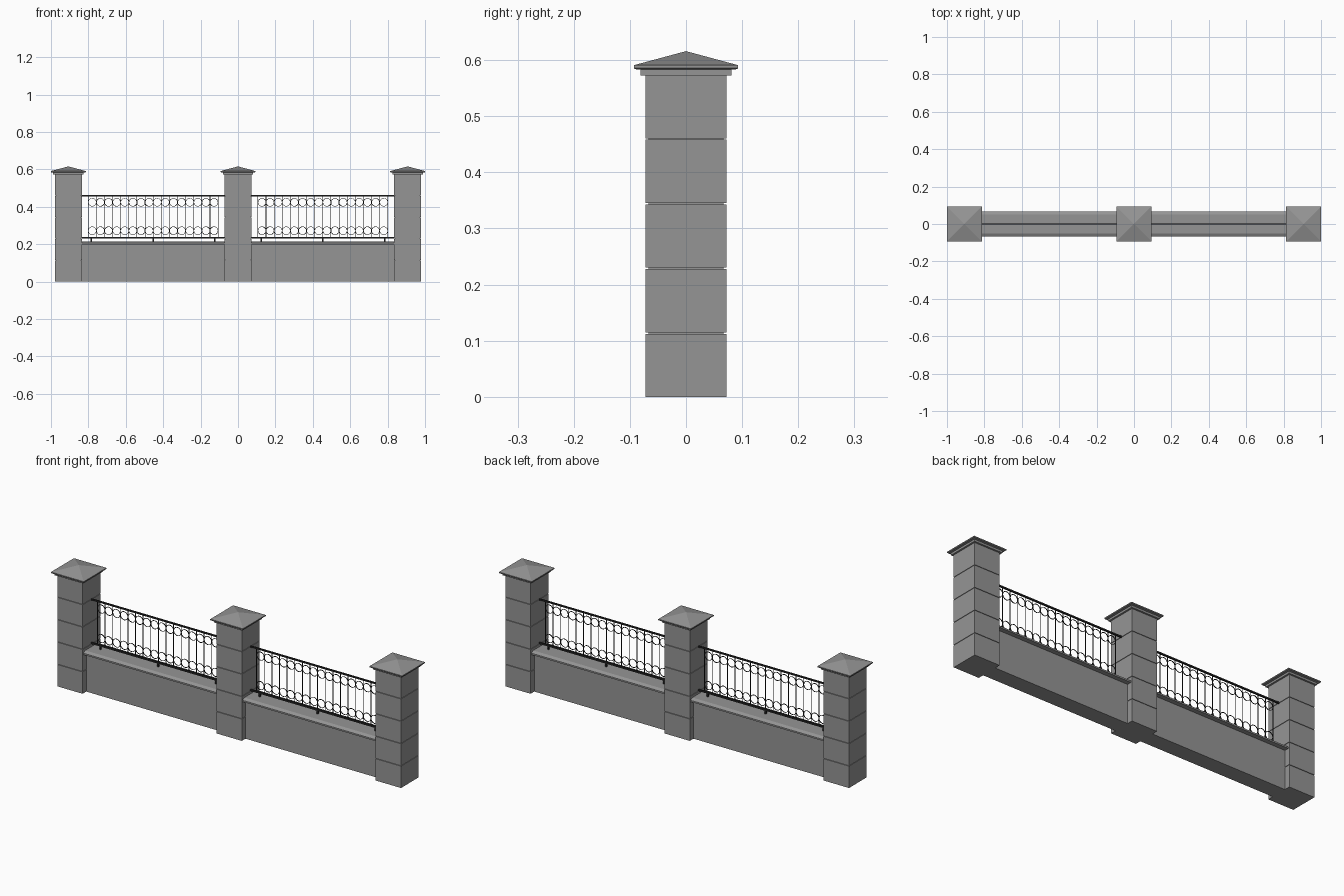
import bpy, bmesh, math
from mathutils import Matrix

if "Cube" in bpy.data.objects:
    bpy.data.objects.remove(bpy.data.objects["Cube"])


def colour(name, v):
    m = bpy.data.materials.new(name)
    m.diffuse_color = (v, v, v, 1)
    m.use_nodes = True
    m.node_tree.nodes["Principled BSDF"].inputs["Base Color"].default_value = m.diffuse_color
    return m


iron = colour("black_iron", 0.02)
stone = colour("dark_stone", 0.3)


def finish(name, bm, mat):
    bmesh.ops.recalc_face_normals(bm, faces=bm.faces)
    me = bpy.data.meshes.new(name)
    bm.to_mesh(me)
    bm.free()
    ob = bpy.data.objects.new(name, me)
    bpy.context.collection.objects.link(ob)
    me.materials.append(mat)
    return ob


def loft(bm, loops):
    """Skin a list of equal-length point loops and cap both ends."""
    rings = [[bm.verts.new(p) for p in loop] for loop in loops]
    n = len(rings[0])
    for a, b in zip(rings, rings[1:]):
        for i in range(n):
            bm.faces.new((a[i], a[(i + 1) % n], b[(i + 1) % n], b[i]))
    bm.faces.new(rings[0])
    bm.faces.new(rings[-1])


def square_tower(name, x, profile):
    bm = bmesh.new()
    loft(bm, [[(x + sx * r, sy * r, z) for sx, sy in ((-1, -1), (1, -1), (1, 1), (-1, 1))]
              for r, z in profile])
    return finish(name, bm, stone)


def box(bm, x0, x1, y, z0, z1):
    m = Matrix.Translation(((x0 + x1) / 2, 0, (z0 + z1) / 2)) @ Matrix.Diagonal((x1 - x0, 2 * y, z1 - z0, 1))
    bmesh.ops.create_cube(bm, size=1, matrix=m)


def ring(bm, cx, cz, r, t, seg=20):
    """Square-section hoop standing in the xz plane."""
    section = [(r - t, -t), (r + t, -t), (r + t, t), (r - t, t)]
    rows = []
    for i in range(seg):
        a = 2 * math.pi * i / seg
        rows.append([bm.verts.new((cx + d * math.cos(a), y, cz + d * math.sin(a))) for d, y in section])
    for i in range(seg):
        a, b = rows[i], rows[(i + 1) % seg]
        for j in range(4):
            k = (j + 1) % 4
            bm.faces.new((a[j], a[k], b[k], b[j]))


# Pillars: five blocks separated by recessed joints, with a pyramid cap
H, C, STEP, GAP = 0.072, 0.907, 0.1153, 0.006
body = []
for i in range(5):
    z0 = STEP * i
    z1 = z0 + STEP - GAP
    if i:
        z0 -= 0.0005
    body += [(H, z0), (H, z1 + 0.003)]
    if i < 4:
        body += [(H - 0.005, z1 + 0.003), (H - 0.005, z0 + STEP)]
cap = [(0.081, 0.573), (0.081, 0.583), (0.091, 0.584), (0.093, 0.586), (0.093, 0.591), (0.0002, 0.616)]
for label, x in (("left", -C), ("middle", 0), ("right", C)):
    square_tower(label + "_pillar", x, body)
    square_tower(label + "_pillar_cap", x, cap)

# Bays between pillars
X0, X1 = 0.07, C - 0.07
for label, s in (("left", -1), ("right", 1)):
    mid = s * (X0 + X1) / 2
    a, b = mid - (X1 - X0) / 2, mid + (X1 - X0) / 2

    # Low wall and overhanging chamfered coping
    bm = bmesh.new()
    box(bm, a, b, 0.042, 0, 0.2)
    finish(label + "_wall", bm, stone)
    bm = bmesh.new()
    coping = [(-0.066, 0.199), (0.066, 0.199), (0.066, 0.207), (0.05, 0.215), (-0.05, 0.215), (-0.066, 0.207)]
    loft(bm, [[(x, y, z) for y, z in coping] for x in (a, b)])
    finish(label + "_coping", bm, stone)

    # Rails and their short feet
    bm = bmesh.new()
    box(bm, a, b, 0.004, 0.231, 0.239)
    box(bm, a, b, 0.004, 0.456, 0.463)
    for d in (-0.33, 0, 0.33):
        box(bm, mid + d - 0.004, mid + d + 0.004, 0.004, 0.21, 0.234)
    finish(label + "_rails", bm, iron)

    # Upright bars with a hoop at top and bottom of each gap
    bm = bmesh.new()
    n, pitch = 16, 0.0434
    for i in range(n + 1):
        x = mid + (i - n / 2) * pitch
        box(bm, x - 0.0014, x + 0.0014, 0.0014, 0.236, 0.46)
        if i < n:
            for z in (0.272, 0.424):
                ring(bm, x + pitch / 2, z, 0.0212, 0.0013)
    finish(label + "_bars_and_hoops", bm, iron)
